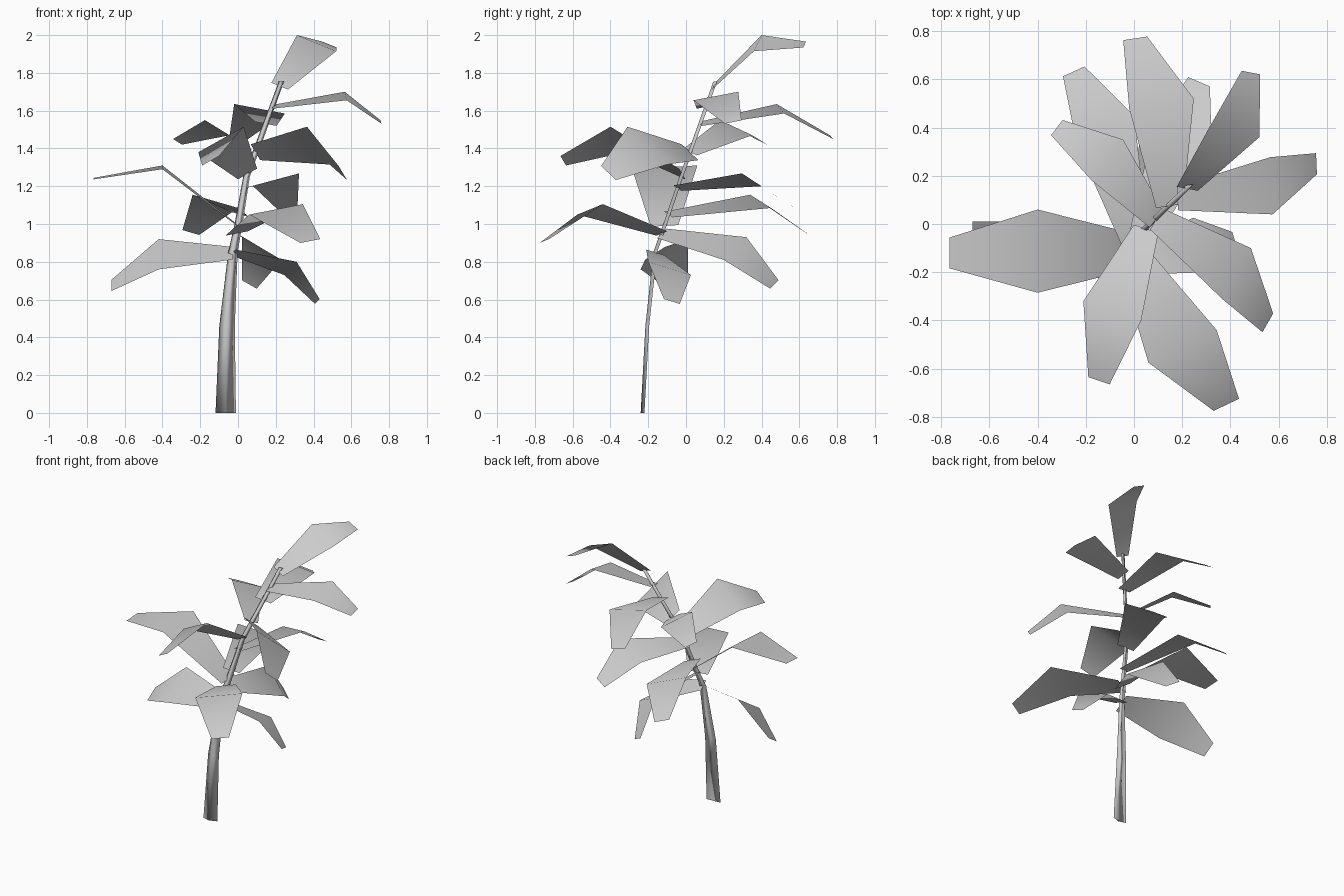
import bpy
import bmesh
from mathutils import Vector

cube = bpy.data.objects.get("Cube")
if cube:
    bpy.data.objects.remove(cube)

grey = bpy.data.materials.new("pale_grey")
grey.use_nodes = True
colour = (0.6, 0.6, 0.6, 1)
grey.diffuse_color = colour
grey.node_tree.nodes["Principled BSDF"].inputs["Base Color"].default_value = colour


def finish(name, bm):
    """Turn a bmesh into a smooth shaded grey object."""
    for face in bm.faces:
        face.smooth = True
    mesh = bpy.data.meshes.new(name)
    bm.to_mesh(mesh)
    bm.free()
    mesh.materials.append(grey)
    obj = bpy.data.objects.new(name, mesh)
    bpy.context.collection.objects.link(obj)
    return obj


# Stem path: centre x, y, z and width
STEM = [
    (-.065, -.23, 0, .108),
    (-.058, -.205, .46, .082),
    (-.027, -.163, .85, .05),
    (.003, -.11, 1, .042),
    (.045, -.025, 1.25, .035),
    (.23, .155, 1.755, .028),
]


def stem_point(z):
    """Centre of the stem at a given height."""
    for a, b in zip(STEM, STEM[1:]):
        if z <= b[2]:
            return Vector(a[:3]).lerp(Vector(b[:3]), (z - a[2]) / (b[2] - a[2]))
    return Vector(STEM[-1][:3])


# Flattened three-sided stem
bm = bmesh.new()
rings = []
for x, y, z, width in STEM:
    corners = [(-width / 2, .005), (0, -.01), (width / 2, .01)]
    rings.append([bm.verts.new((x + dx, y + dy, z)) for dx, dy in corners])
for low, high in zip(rings, rings[1:]):
    for i in range(3):
        j = (i + 1) % 3
        bm.faces.new((low[i], low[j], high[j], high[i]))
bm.faces.new(reversed(rings[0]))
bm.faces.new(rings[-1])
finish("stem", bm)


def leaf(name, base_z, p, q, tip):
    """Folded leaf: base on the stem, broad edge p to q, narrow tip."""
    p, q, tip = Vector(p), Vector(q), Vector(tip)
    half = (q - p) / 2
    bm = bmesh.new()
    rows = []
    for centre, scale in ((stem_point(base_z), .42), ((p + q) / 2, 1), (tip, .37)):
        rows.append([bm.verts.new(centre + half * s * scale) for s in (-1, 1)])
    for a, b in zip(rows, rows[1:]):
        bm.faces.new((a[0], a[1], b[1], b[0]))
    bm.normal_update()
    if sum(f.normal.z for f in bm.faces) < 0:
        bmesh.ops.reverse_faces(bm, faces=bm.faces[:])
    finish(name, bm)


# Lower leaves
leaf("lower_right_leaf", .845, (-.42, .01, .92), (-.42, -.24, .76), (-.67, -.035, .675))
leaf("lower_left_leaf", .85, (.31, -.2, .8), (.245, .026, .73), (.42, -.075, .59))
leaf("lower_back_leaf", .95, (.02, .32, .93), (.23, .2, .81), (.06, .468, .68))
leaf("lower_front_leaf", .95, (.06, -.575, 1.05), (.343, -.44, 1.105), (.383, -.75, .91))

# Middle leaves
leaf("middle_right_leaf", .99, (-.4, .06, 1.31), (-.4, -.285, 1.29), (-.765, -.12, 1.24))
leaf("middle_back_right_leaf", 1.05, (-.24, .34, 1.155), (0, .45, 1.085), (-.25, .633, .955))
leaf("middle_back_left_leaf", 1.19, (.08, .4, 1.2), (.323, .296, 1.268), (.27, .59, 1.075))
leaf("middle_front_leaf", 1.265, (-.21, -.32, 1.38), (.03, -.4, 1.515), (-.145, -.65, 1.335))

# Upper leaves
leaf("upper_left_leaf", 1.38, (.365, -.31, 1.515), (.485, -.1, 1.315), (.555, -.41, 1.27))
leaf("upper_right_leaf", 1.38, (-.175, .18, 1.55), (-.045, .35, 1.47), (-.32, .4, 1.435))
leaf("upper_back_leaf", 1.53, (-.02, .48, 1.635), (.248, .52, 1.585), (.005, .77, 1.46))
leaf("high_left_leaf", 1.62, (.575, .04, 1.655), (.565, .277, 1.7), (.757, .25, 1.54))
leaf("top_leaf", 1.73, (.312, .4, 2), (.52, .36, 1.915), (.485, .628, 1.95))
